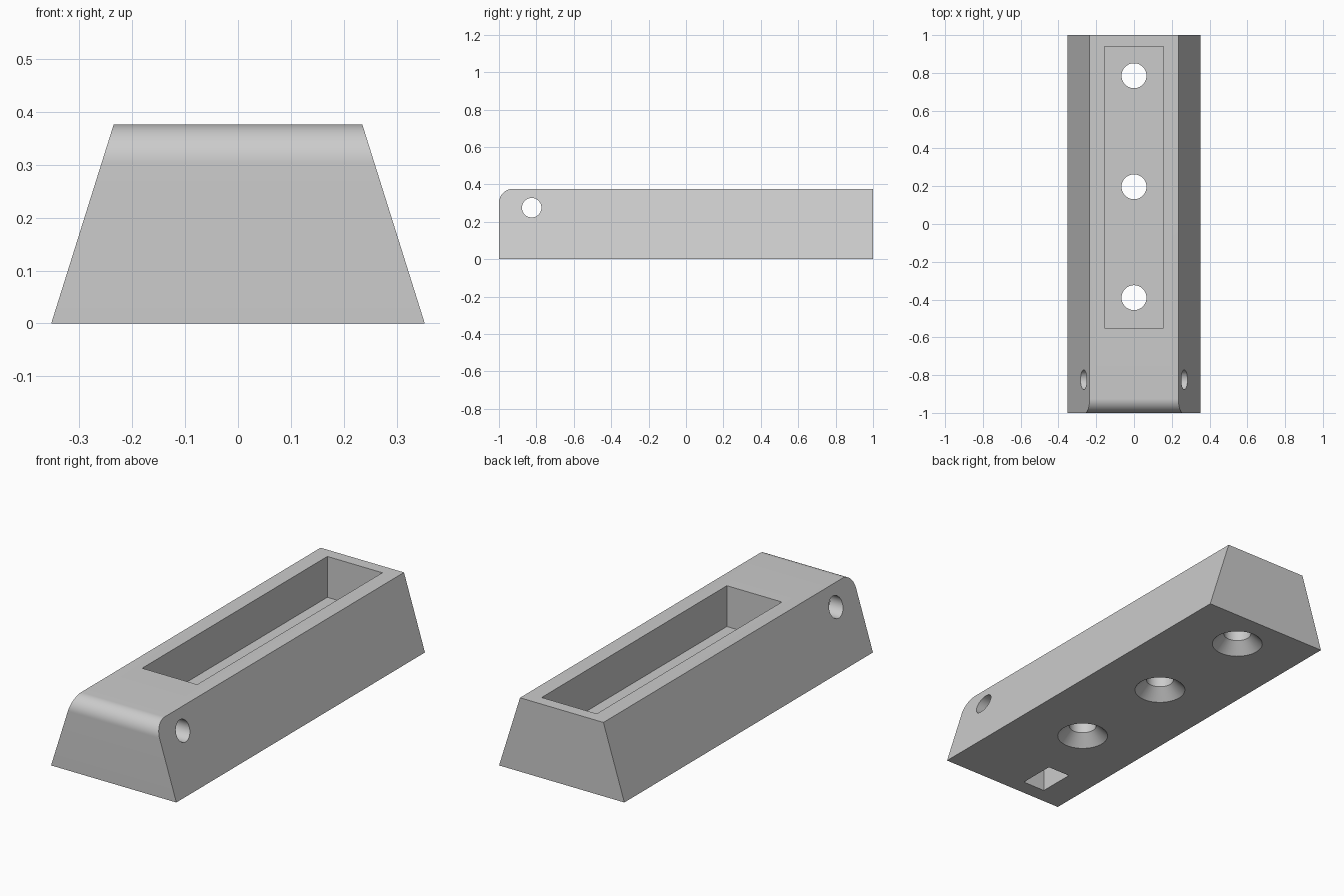
import bpy, bmesh, math
from mathutils import Matrix

cube = bpy.data.objects.get("Cube")
if cube:
    bpy.data.objects.remove(cube)

HEIGHT, BASE, TOP, ROUND = 0.376, 0.353, 0.235, 0.075

grey = bpy.data.materials.new("light_grey")
grey.use_nodes = True
COLOUR = (0.6, 0.6, 0.6, 1)
grey.diffuse_color = COLOUR
grey.node_tree.nodes["Principled BSDF"].inputs["Base Color"].default_value = COLOUR


def make_object(name, bm):
    bmesh.ops.recalc_face_normals(bm, faces=bm.faces)
    mesh = bpy.data.meshes.new(name)
    bm.to_mesh(mesh)
    bm.free()
    mesh.materials.append(grey)
    obj = bpy.data.objects.new(name, mesh)
    bpy.context.collection.objects.link(obj)
    return obj


def box(name, x, y, z):
    bm = bmesh.new()
    spans = (x, y, z)
    mid = [(a + b) / 2 for a, b in spans]
    size = [b - a for a, b in spans]
    bmesh.ops.create_cube(bm, size=1, matrix=Matrix.Translation(mid) @ Matrix.Diagonal((*size, 1)))
    return make_object(name, bm)


def lathe(name, y, profile):
    """Vertical turned solid from (radius, z) pairs."""
    bm = bmesh.new()
    steps = 48
    rings = [[bm.verts.new((r * math.cos(math.tau * i / steps),
                            y + r * math.sin(math.tau * i / steps), z))
              for i in range(steps)] for r, z in profile]
    for low, high in zip(rings, rings[1:]):
        for i in range(steps):
            j = (i + 1) % steps
            bm.faces.new((low[i], low[j], high[j], high[i]))
    bm.faces.new(rings[0])
    bm.faces.new(rings[-1])
    return make_object(name, bm)


# Tapered body with a rounded front top edge
side = [(-1, 0), (1, 0), (1, HEIGHT)]
for i in range(17):
    a = math.pi / 2 * (1 + i / 16)
    side.append((-1 + ROUND + ROUND * math.cos(a), HEIGHT - ROUND + ROUND * math.sin(a)))
bm = bmesh.new()
left, right = [[bm.verts.new((s * (BASE + (TOP - BASE) * z / HEIGHT), y, z))
                for y, z in side] for s in (1, -1)]
bm.faces.new(left)
bm.faces.new(right)
for i in range(len(side)):
    j = (i + 1) % len(side)
    bm.faces.new((left[i], left[j], right[j], right[i]))
body = make_object("body", bm)

# Cutters: top pocket, nut slot, cross bolt hole, countersunk screw holes
cutters = [box("pocket_cutter", (-0.155, 0.155), (-0.55, 0.94), (0.168, 0.5)),
           box("nut_slot_cutter", (-0.197, -0.07), (-0.92, -0.73), (-0.1, 0.345))]
bm = bmesh.new()
bmesh.ops.create_cone(bm, cap_ends=True, segments=48, radius1=0.052, radius2=0.052, depth=1,
                      matrix=Matrix.Translation((0, -0.825, 0.275)) @ Matrix.Rotation(math.pi / 2, 4, 'Y'))
cutters.append(make_object("bolt_hole_cutter", bm))
for y in (-0.39, 0.197, 0.785):
    cutters.append(lathe("screw_hole_cutter", y, [(0.142, -0.02), (0.066, 0.056), (0.066, 0.25)]))

bpy.context.view_layer.objects.active = body
body.select_set(True)
for cutter in cutters:
    mod = body.modifiers.new(cutter.name, 'BOOLEAN')
    mod.operation, mod.solver, mod.object = 'DIFFERENCE', 'EXACT', cutter
    bpy.ops.object.modifier_apply(modifier=mod.name)
    bpy.data.objects.remove(cutter)
bpy.ops.object.shade_smooth_by_angle(angle=math.radians(30))
